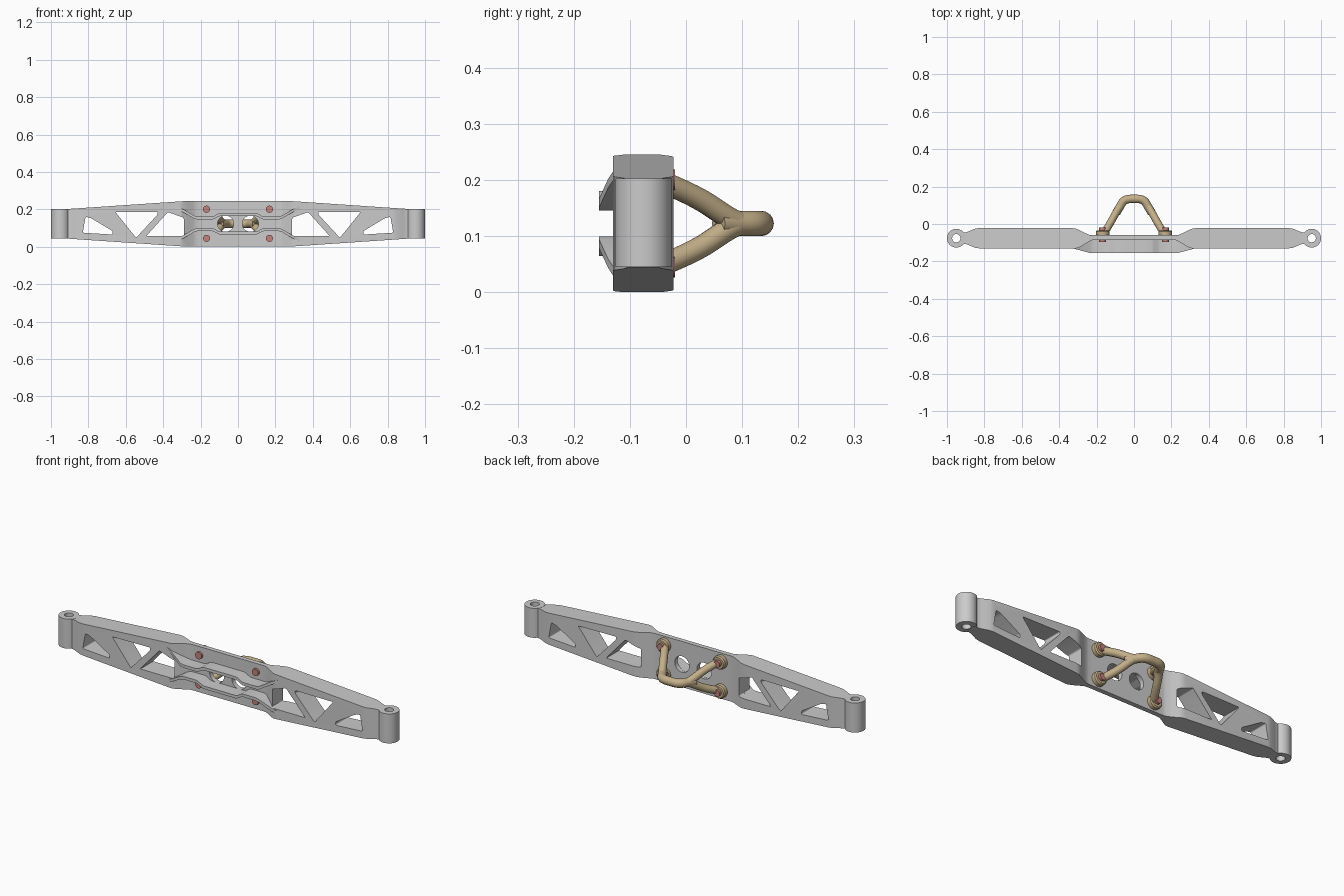
import bpy, bmesh, math
from mathutils import Vector

if "Cube" in bpy.data.objects:
    bpy.data.objects.remove(bpy.data.objects["Cube"])

ZC = 0.1225  # mid height of the beam


def material(name, col):
    m = bpy.data.materials.new(name)
    m.diffuse_color = (*col, 1)
    m.use_nodes = True
    m.node_tree.nodes["Principled BSDF"].inputs["Base Color"].default_value = m.diffuse_color
    return m


TAN = material("tan", (0.55, 0.43, 0.25))
RED = material("red", (0.55, 0.22, 0.2))


def finish(name, bm, mat=None):
    bmesh.ops.recalc_face_normals(bm, faces=bm.faces)
    me = bpy.data.meshes.new(name)
    bm.to_mesh(me)
    bm.free()
    ob = bpy.data.objects.new(name, me)
    bpy.context.collection.objects.link(ob)
    if mat:
        me.materials.append(mat)
    return ob


def activate(ob):
    bpy.ops.object.select_all(action='DESELECT')
    ob.select_set(True)
    bpy.context.view_layer.objects.active = ob


def smooth(ob, deg=30):
    activate(ob)
    bpy.ops.object.shade_smooth_by_angle(angle=math.radians(deg))


def loft(bm, rings, closed=False):
    vs = [[bm.verts.new(p) for p in r] for r in rings]
    n = len(vs[0])
    pairs = list(zip(vs, vs[1:])) + ([(vs[-1], vs[0])] if closed else [])
    for a, b in pairs:
        for i in range(n):
            j = (i + 1) % n
            bm.faces.new((a[i], a[j], b[j], b[i]))
    if not closed:
        bm.faces.new(vs[0])
        bm.faces.new(vs[-1])


def mirrored(half):
    return [(-s[0], *s[1:]) for s in reversed(half)] + half


def box_ring(x, y0, y1, z0, z1):
    return [(x, y0, z0), (x, y1, z0), (x, y1, z1), (x, y0, z1)]


def rounded(pts, r, n=5):
    out = []
    for i, p in enumerate(pts):
        p = Vector(p)
        a, b = Vector(pts[i - 1]), Vector(pts[(i + 1) % len(pts)])
        a = p + (a - p).normalized() * r
        b = p + (b - p).normalized() * r
        for k in range(n + 1):
            t = k / n
            out.append(a * (1 - t) ** 2 + p * 2 * t * (1 - t) + b * t * t)
    return out


def disc_y(bm, x, z, y0, y1, r, r1=None, n=32):
    ring = lambda y, q: [(x + q * math.cos(i * math.tau / n), y,
                          z + q * math.sin(i * math.tau / n)) for i in range(n)]
    loft(bm, [ring(y0, r), ring(y1, r if r1 is None else r1)])


# beam: thin centre plate widening into deep tapered arms
half = [(0.2, -0.085, -0.06), (0.225, -0.087, -0.06), (0.24, -0.094, -0.058),
        (0.27, -0.112, -0.044), (0.297, -0.128, -0.031), (0.31, -0.13, -0.025),
        (0.33, -0.13, -0.022), (0.83, -0.13, -0.022), (0.85, -0.127, -0.025),
        (0.885, -0.112, -0.04), (0.9, -0.107, -0.045), (0.924, -0.105, -0.047)]
rings = []
for x, y0, y1 in mirrored(half):
    h = ZC - max(0, abs(x) - 0.27) * 0.0675
    rings.append(box_ring(x, y0, y1, ZC - h, ZC + h))
bm = bmesh.new()
loft(bm, rings)
beam = finish("beam", bm)

# truss windows and round plate holes
windows = [[(0.29, 0.057), (0.49, 0.057), (0.375, 0.185), (0.29, 0.155)],
           [(0.43, 0.187), (0.43, 0.172), (0.545, 0.048), (0.655, 0.185)],
           [(0.67, 0.065), (0.83, 0.075), (0.815, 0.16), (0.785, 0.152), (0.67, 0.083)]]
bm = bmesh.new()
for s in (-1, 1):
    for w in windows:
        pts = rounded(w, 0.008 if len(w) > 4 else 0.007)
        loft(bm, [[(s * p.x, y, p.y) for p in pts] for y in (-0.2, 0.1)])
    disc_y(bm, s * 0.066, ZC, -0.2, 0.1, 0.043)
cutter = finish("window_cutter", bm)
cutter.hide_render = True
activate(beam)
mod = beam.modifiers.new("windows", 'BOOLEAN')
mod.operation, mod.solver, mod.object = 'DIFFERENCE', 'EXACT', cutter
bpy.ops.object.modifier_apply(modifier=mod.name)
bpy.data.objects.remove(cutter)
smooth(beam, 25)

# stiffening ribs across the front of the plate
rib = [(0.05, -0.155, 0.05), (0.095, -0.155, 0.05), (0.105, -0.155, 0.047),
       (0.128, -0.155, 0.034), (0.138, -0.155, 0.031), (0.215, -0.155, 0.031),
       (0.235, -0.155, 0.036), (0.295, -0.139, 0.071), (0.335, -0.128, 0.088)]
for s, name in ((1, "upper_rib"), (-1, "lower_rib")):
    bm = bmesh.new()
    loft(bm, [box_ring(x, y, -0.075, ZC + s * d - 0.008, ZC + s * d + 0.008)
              for x, y, d in mirrored(rib)])
    smooth(finish(name, bm), 25)

# pivot eyes at both ends
for s, name in ((-1, "left_eye"), (1, "right_eye")):
    bm = bmesh.new()
    n = 48
    prof = [(0.022, 0.045), (0.05, 0.045), (0.05, 0.203), (0.022, 0.203)]
    loft(bm, [[(s * 0.95 + r * math.cos(i * math.tau / n),
                -0.076 + r * math.sin(i * math.tau / n), z) for r, z in prof]
              for i in range(n)], closed=True)
    smooth(finish(name, bm))


def tube(name, pts, r):
    cu = bpy.data.curves.new(name, 'CURVE')
    cu.dimensions = '3D'
    cu.bevel_depth, cu.bevel_resolution, cu.use_fill_caps = r, 6, True
    sp = cu.splines.new('NURBS')
    sp.points.add(len(pts) - 1)
    for p, c in zip(sp.points, pts):
        p.co = (*c, 1)
    sp.use_endpoint_u, sp.order_u, sp.resolution_u = True, 4, 8
    ob = bpy.data.objects.new(name, cu)
    bpy.context.collection.objects.link(ob)
    cu.materials.append(TAN)
    activate(ob)
    bpy.ops.object.convert(target='MESH')
    smooth(bpy.context.object, 40)


# tan hoop: central arch with four legs
arch = [(0.035, 0.134, ZC), (0.06, 0.122, ZC), (0.073, 0.095, ZC), (0.09, 0.068, ZC),
        (0.096, 0.058, ZC)]
tube("hoop_arch", mirrored([(0.012, 0.134, ZC)] + arch)[::1], 0.0225)
for sx in (-1, 1):
    for sz in (-1, 1):
        tag = ("left" if sx < 0 else "right") + ("_lower" if sz < 0 else "_upper")
        leg = [(0.158, -0.048, 0.076), (0.148, -0.03, 0.069), (0.13, 0.0, 0.056),
               (0.11, 0.035, 0.038), (0.092, 0.068, 0.014), (0.077, 0.092, 0.001),
               (0.07, 0.105, 0)]
        tube(tag + "_leg", [(sx * x, y, ZC + sz * d) for x, y, d in leg], 0.02)
        X, Z = sx * 0.168, ZC + sz * 0.078
        # foot pad
        bm = bmesh.new()
        disc_y(bm, X, Z, -0.061, -0.04, 0.036)
        disc_y(bm, X, Z, -0.04, -0.034, 0.036, 0.03)
        smooth(finish(tag + "_foot", bm, TAN))
        # bolt with a head on each side
        bm = bmesh.new()
        disc_y(bm, X, Z, -0.036, -0.02, 0.018)
        disc_y(bm, X, Z, -0.096, -0.08, 0.019)
        smooth(finish(tag + "_bolt", bm, RED))
